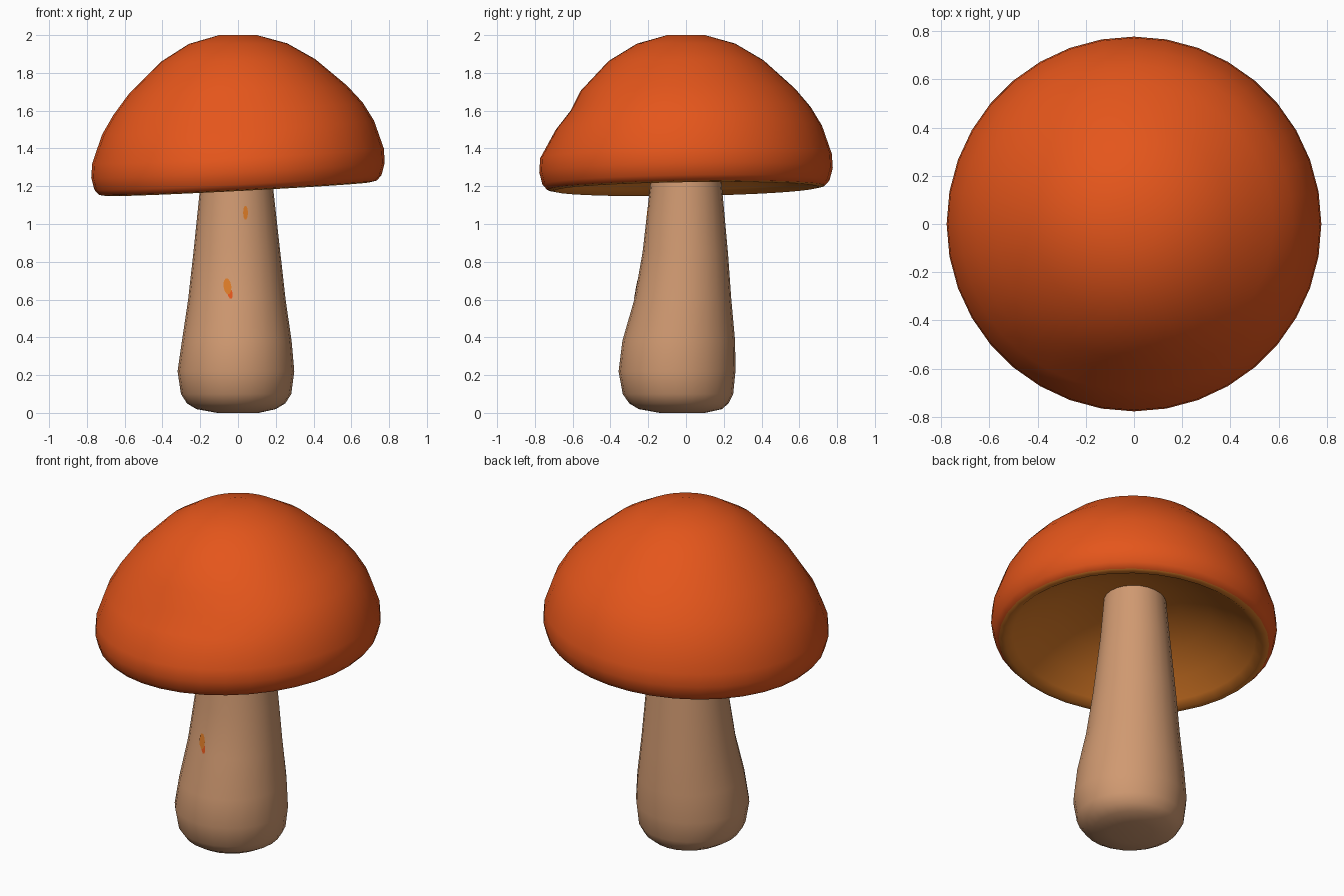
import bpy, bmesh, math

if "Cube" in bpy.data.objects:
    bpy.data.objects.remove(bpy.data.objects["Cube"])


def material(name, rgb):
    m = bpy.data.materials.new(name)
    m.diffuse_color = (*rgb, 1)
    m.use_nodes = True
    m.node_tree.nodes["Principled BSDF"].inputs["Base Color"].default_value = m.diffuse_color
    return m


RED = material("cap orange red", (0.78, 0.092, 0.011))
AMBER = material("gill amber", (0.72, 0.20, 0.02))
TAN = material("stem tan", (0.63, 0.32, 0.165))


def finish(name, bm, mats, angle=60):
    me = bpy.data.meshes.new(name)
    bm.to_mesh(me)
    bm.free()
    ob = bpy.data.objects.new(name, me)
    bpy.context.collection.objects.link(ob)
    for m in mats:
        me.materials.append(m)
    bpy.ops.object.select_all(action='DESELECT')
    ob.select_set(True)
    bpy.context.view_layer.objects.active = ob
    bpy.ops.object.shade_smooth_by_angle(angle=math.radians(angle))
    return ob


def loft(rings, sides, mat_rule=lambda i: 0):
    """Skin a stack of (cx, cy, rx, ry, z) rings and cap both ends."""
    bm = bmesh.new()
    loops = []
    for cx, cy, rx, ry, z in rings:
        loops.append([bm.verts.new((cx + rx * math.cos(t), cy + ry * math.sin(t), z))
                      for t in (2 * math.pi * k / sides for k in range(sides))])
    for i in range(len(loops) - 1):
        a, b = loops[i], loops[i + 1]
        for k in range(sides):
            j = (k + 1) % sides
            f = bm.faces.new((a[k], a[j], b[j], b[k]))
            f.material_index = mat_rule(i)
    bm.faces.new(loops[0][::-1]).material_index = mat_rule(0)
    bm.faces.new(loops[-1]).material_index = mat_rule(len(rings) - 2)
    bmesh.ops.recalc_face_normals(bm, faces=bm.faces)
    return bm


# Cap: hollow dome, gill surface first, then amber rim and outer skin, slightly tilted
profile = [(0.10, 1.45), (0.25, 1.43), (0.42, 1.37), (0.56, 1.29), (0.66, 1.215),
           (0.70, 1.185), (0.735, 1.192), (0.76, 1.22), (0.777, 1.285), (0.772, 1.36),
           (0.72, 1.51), (0.66, 1.61), (0.578, 1.71), (0.41, 1.865), (0.26, 1.955),
           (0.10, 2.0)]
cap = loft([(0, 0, r, r, z) for r, z in profile], 36, lambda i: 1 if i < 6 else 0)
for v in cap.verts:
    # flatter front shoulder
    if v.co.y < 0 and v.co.z > 1.47:
        bump = max(0, 1 - abs(v.co.z - 1.62) / 0.2)
        v.co.y *= 1 - 0.09 * bump * (v.co.y / 0.7) ** 2
    w = min(1, max(0, (2.0 - v.co.z) / 0.4))
    v.co.z += w * (0.052 * v.co.x + 0.015 * v.co.y)
finish("cap", cap, [RED, AMBER])

# Stem: off-centre bulb narrowing up into the cap (z, xmin, xmax, ymin, ymax)
stem_rows = [(0.00, -0.11, 0.11, -0.14, 0.10), (0.02, -0.22, 0.20, -0.25, 0.19),
             (0.05, -0.27, 0.25, -0.30, 0.225),
             (0.10, -0.302, 0.282, -0.335, 0.25), (0.22, -0.32, 0.298, -0.357, 0.262),
             (0.38, -0.297, 0.284, -0.337, 0.26), (0.60, -0.264, 0.252, -0.274, 0.24),
             (0.85, -0.236, 0.224, -0.23, 0.222), (1.20, -0.20, 0.185, -0.19, 0.19),
             (1.50, -0.17, 0.16, -0.165, 0.165)]
rings = [((a + b) / 2, (c + d) / 2, (b - a) / 2, (d - c) / 2, z)
         for z, a, b, c, d in stem_rows]
finish("stem", loft(rings, 24), [TAN])


def stem_front(x, z):
    """Y of the stem's front surface."""
    for p, q in zip(rings, rings[1:]):
        if p[4] <= z <= q[4]:
            t = (z - p[4]) / (q[4] - p[4])
            cx, cy, rx, ry = (p[n] + t * (q[n] - p[n]) for n in range(4))
            return cy - ry * math.sqrt(1 - ((x - cx) / rx) ** 2)


# Small painted flecks on the front of the stem
def fleck(name, x, z, w, h, lean, mat, lift):
    bm = bmesh.new()
    verts = []
    for k in range(10):
        t = 2 * math.pi * k / 10
        px = x + w * math.cos(t) + lean * math.sin(t)
        pz = z + h * math.sin(t)
        verts.append(bm.verts.new((px, stem_front(px, pz) - lift, pz)))
    bm.faces.new(verts)
    finish(name, bm, [mat])


fleck("upper_fleck", 0.04, 1.06, 0.013, 0.038, 0.0, AMBER, 0.003)
fleck("lower_fleck", -0.056, 0.67, 0.021, 0.043, -0.004, AMBER, 0.004)
fleck("lower_fleck_tip", -0.042, 0.632, 0.014, 0.028, -0.004, RED, 0.003)
